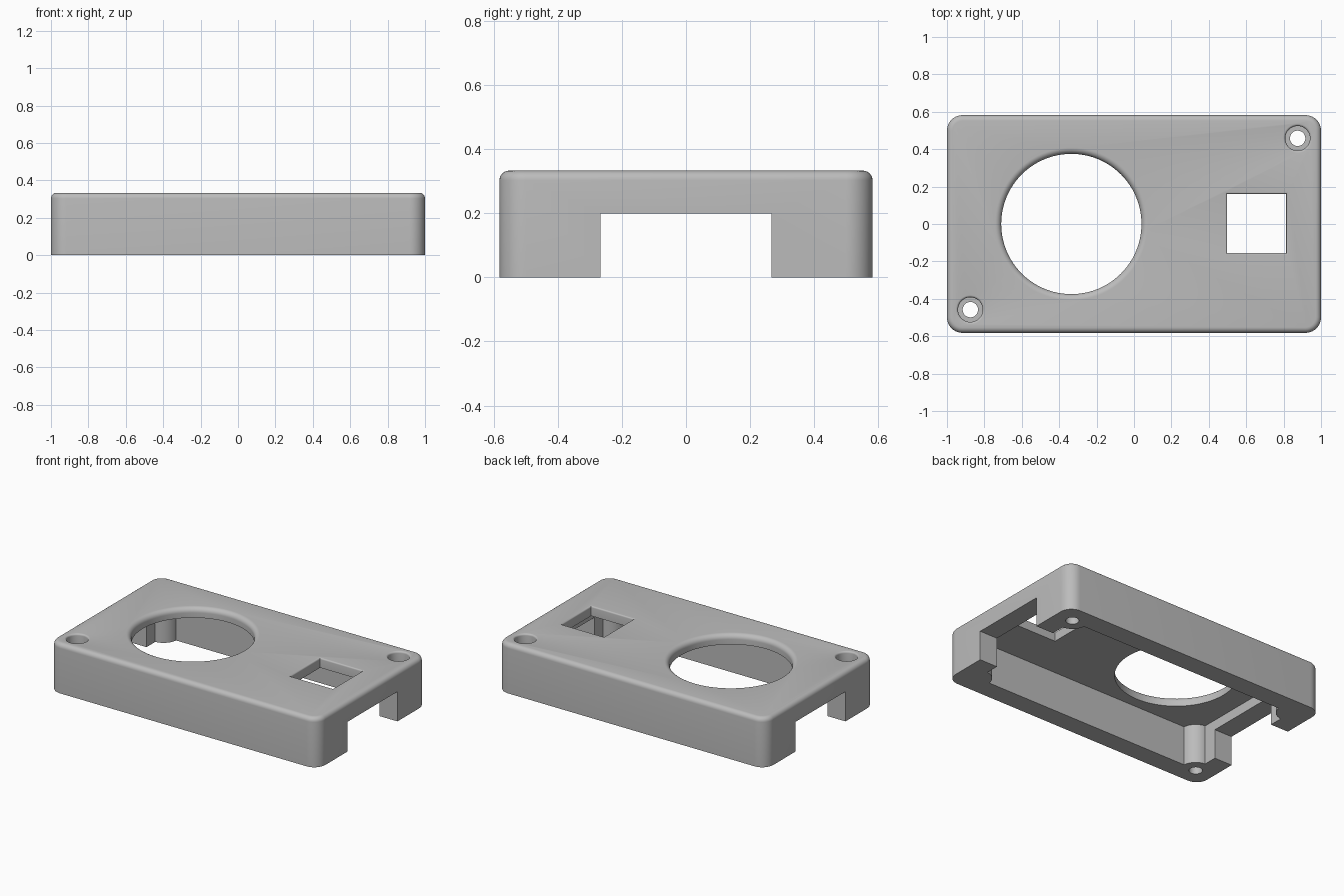
import bpy, bmesh
from math import pi, sin, cos, sqrt, radians

default = bpy.data.objects.get("Cube")
if default:
    bpy.data.objects.remove(default, do_unlink=True)

WIDTH, DEPTH, HEIGHT = 2.0, 1.164, 0.333
CEILING = 0.267      # underside of the top plate
WALL = 0.133
SCREW_X, SCREW_Y = 0.875, 0.458

grey = bpy.data.materials.new("light_grey_plastic")
grey.use_nodes = True
colour = (0.5, 0.5, 0.5, 1)
grey.diffuse_color = colour
grey.node_tree.nodes["Principled BSDF"].inputs["Base Color"].default_value = colour


def add_object(name, bm):
    bmesh.ops.recalc_face_normals(bm, faces=bm.faces)
    mesh = bpy.data.meshes.new(name)
    bm.to_mesh(mesh)
    bm.free()
    mesh.materials.append(grey)
    obj = bpy.data.objects.new(name, mesh)
    bpy.context.collection.objects.link(obj)
    return obj


def box_mesh(size, z_low, z_high):
    bm = bmesh.new()
    bmesh.ops.create_cube(bm, size=1)
    for v in bm.verts:
        v.co.x *= size[0]
        v.co.y *= size[1]
        v.co.z = z_high if v.co.z > 0 else z_low
    return bm


def lathe(name, profile, x, y, sides=64, turn=0.0):
    """Closed solid turned from (radius, z) points around a vertical axis."""
    bm = bmesh.new()
    rings = []
    for r, z in profile:
        rings.append([bm.verts.new((x + r * cos(turn + 2 * pi * i / sides),
                                    y + r * sin(turn + 2 * pi * i / sides), z))
                      for i in range(sides)])
    for a, b in zip(rings, rings[1:]):
        for i in range(sides):
            j = (i + 1) % sides
            bm.faces.new((a[i], a[j], b[j], b[i]))
    bm.faces.new(rings[0])
    bm.faces.new(rings[-1])
    return add_object(name, bm)


def rounded_mouth(radius, fillet, steps=8):
    """Profile that flares with a quarter round where it meets the top face."""
    arc = [(radius + fillet * (1 - cos(t)), HEIGHT - fillet + fillet * sin(t))
           for t in (pi / 2 * i / steps for i in range(steps + 1))]
    return arc + [(arc[-1][0], HEIGHT + 0.1)]


def subtract(target, cutter):
    cutter.hide_render = True
    mod = target.modifiers.new(cutter.name, "BOOLEAN")
    mod.operation = "DIFFERENCE"
    mod.solver = "EXACT"
    mod.object = cutter
    bpy.context.view_layer.objects.active = target
    bpy.ops.object.modifier_apply(modifier=mod.name)
    bpy.data.objects.remove(cutter, do_unlink=True)


# Outer shell: rounded corners, then a rounded top edge
bm = box_mesh((WIDTH, DEPTH), 0, HEIGHT)
uprights = [e for e in bm.edges if abs(e.verts[0].co.z - e.verts[1].co.z) > 0.1]
bmesh.ops.bevel(bm, geom=uprights, offset=0.083, segments=10, profile=0.5, affect="EDGES")
rim = [e for e in bm.edges if all(v.co.z > HEIGHT - 0.001 for v in e.verts)]
bmesh.ops.bevel(bm, geom=rim, offset=0.03, segments=6, profile=0.5, affect="EDGES")
case = add_object("enclosure_cover", bm)

# Hollow underside, leaving a round boss in every corner
cavity = add_object("cavity", box_mesh((WIDTH - 2 * WALL, DEPTH - 2 * WALL), -0.1, CEILING))
for sx in (-1, 1):
    for sy in (-1, 1):
        subtract(cavity, lathe("corner_boss", [(0.1, -0.2), (0.1, 0.4)],
                               sx * SCREW_X, sy * SCREW_Y, 48))
subtract(case, cavity)

# Wide notch through both end walls
subtract(case, add_object("end_notch", box_mesh((WIDTH + 0.4, 0.533), -0.15, 0.2)))

# Large round opening with a rounded lip
subtract(case, lathe("round_opening", [(0.375, 0.1)] + rounded_mouth(0.375, 0.033),
                     -0.335, 0, 96))

# Square window with a fine rounded lip
window = [(r * sqrt(2), z) for r, z in [(0.158, 0.23)] + rounded_mouth(0.158, 0.01, 4)]
subtract(case, lathe("square_window", window, 0.656, 0.003, 4, pi / 4))

# Counterbored screw holes in two opposite corners
for s in (-1, 1):
    bore = [(0.041, -0.1), (0.041, 0.233)] + [(0.066, 0.233)] + rounded_mouth(0.066, 0.012, 5)
    subtract(case, lathe("screw_hole", bore, s * SCREW_X, s * SCREW_Y, 48))

# Smooth curves, crisp edges
bpy.ops.object.select_all(action="DESELECT")
case.select_set(True)
bpy.context.view_layer.objects.active = case
bpy.ops.object.shade_smooth_by_angle(angle=radians(30))
